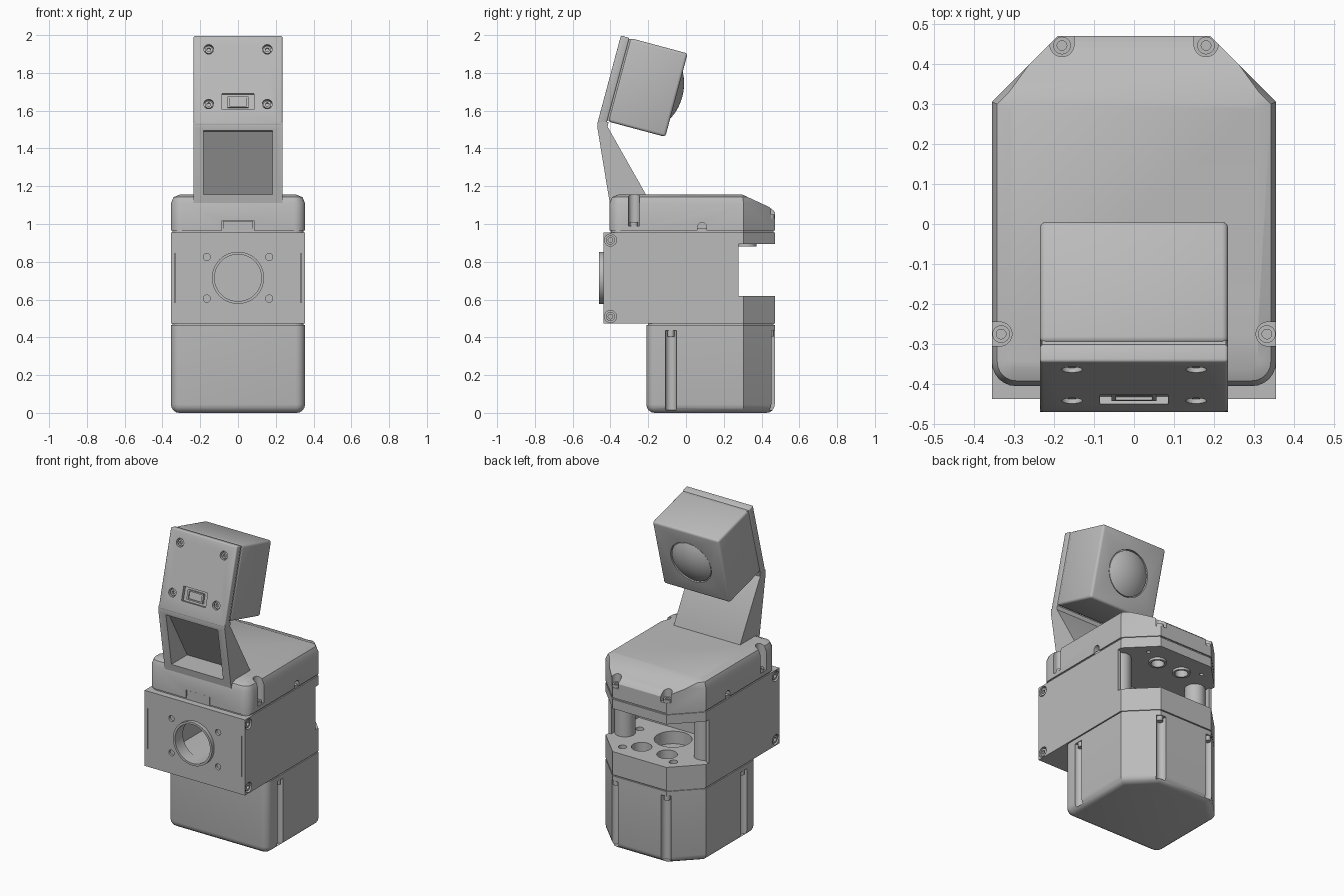
import bpy, bmesh, math
from mathutils import Matrix, Vector

if "Cube" in bpy.data.objects:
    bpy.data.objects.remove(bpy.data.objects["Cube"])

gray = bpy.data.materials.new("light_gray")
gray.diffuse_color = (0.5, 0.5, 0.5, 1)
gray.use_nodes = True
gray.node_tree.nodes["Principled BSDF"].inputs["Base Color"].default_value = gray.diffuse_color


def finish(name, bm):
    bmesh.ops.recalc_face_normals(bm, faces=bm.faces)
    me = bpy.data.meshes.new(name)
    bm.to_mesh(me)
    bm.free()
    ob = bpy.data.objects.new(name, me)
    bpy.context.collection.objects.link(ob)
    me.materials.append(gray)
    return ob


def prism(name, pts, a, b, axis='Z', bevel=None, width=0.04, segs=1):
    """Extrude an outline; axis Z takes (x, y) points, axis X takes (y, z)."""
    bm = bmesh.new()
    put = (lambda p, h: (p[0], p[1], h)) if axis == 'Z' else (lambda p, h: (h, p[0], p[1]))
    lo = [bm.verts.new(put(p, a)) for p in pts]
    hi = [bm.verts.new(put(p, b)) for p in pts]
    n = len(pts)
    bm.faces.new(lo)
    bm.faces.new(hi)
    for i in range(n):
        bm.faces.new((lo[i], lo[(i + 1) % n], hi[(i + 1) % n], hi[i]))
    if bevel:
        bmesh.ops.recalc_face_normals(bm, faces=bm.faces)
        es = [e for e in bm.edges if bevel(e)]
        bmesh.ops.bevel(bm, geom=es, offset=width, segments=segs, profile=0.5, affect='EDGES')
    return finish(name, bm)


def box(name, x, y, z, M=Matrix(), soft=0):
    """Box from (min, max) ranges."""
    bm = bmesh.new()
    bmesh.ops.create_cube(bm, size=1)
    for v in bm.verts:
        v.co = [r[0] + (c + 0.5) * (r[1] - r[0]) for c, r in zip(v.co, (x, y, z))]
    if soft:
        bmesh.ops.bevel(bm, geom=bm.edges[:], offset=soft, segments=3, profile=0.5, affect='EDGES')
    bm.transform(M)
    return finish(name, bm)


def cyl(name, p, r, h, axis='Z', M=Matrix(), r2=None, segs=32):
    """Cylinder or cone centred on p."""
    turn = {'Z': Matrix(), 'X': Matrix.Rotation(math.pi / 2, 4, 'Y'),
            'Y': Matrix.Rotation(math.pi / 2, 4, 'X')}[axis]
    bm = bmesh.new()
    bmesh.ops.create_cone(bm, cap_ends=True, segments=segs, radius1=r,
                          radius2=r if r2 is None else r2, depth=h)
    bm.transform(M @ Matrix.Translation(p) @ turn)
    return finish(name, bm)


def cut(ob, *cutters):
    for c in cutters:
        m = ob.modifiers.new("cut", 'BOOLEAN')
        m.operation, m.solver, m.object = 'DIFFERENCE', 'EXACT', c
        bpy.context.view_layer.objects.active = ob
        bpy.ops.object.modifier_apply(modifier=m.name)
        bpy.data.objects.remove(c)
    return ob


def tube(name, p, r, inner, h, axis='Z', M=Matrix()):
    return cut(cyl(name, p, r, h, axis, M, segs=48), cyl("cutter", p, inner, h * 2, axis, M, segs=48))


def outline(front, r, inset=0):
    """Plan shape: chamfered rear corners, front corners rounded by r."""
    w, b = 0.355 - inset, 0.47 - inset
    f = front + inset
    half = [(w, 0.305), (0.19, b)]
    if r:
        arc = [(w - r + r * math.cos(t), f + r - r * math.sin(t))
               for t in [i * math.pi / 12 for i in range(6, -1, -1)]]
    else:
        arc = [(w, f)]
    side = arc + half
    return side + [(-x, y) for x, y in reversed(side)]


SIDES = (-1, 1)

# lower housing with rounded underside and screw channels
lower = prism("lower_housing", outline(-0.21, 0.05), 0.0, 0.465, bevel=lambda e: all(
    v.co.z < 0.01 for v in e.verts), width=0.045, segs=4)
for s in SIDES:
    cut(lower, cyl("cutter", (s * 0.35, -0.08, 0.225), 0.03, 0.42),
        cyl("cutter", (s * 0.18, 0.46, 0.225), 0.03, 0.42))
    cyl("lower_side_screw", (s * 0.335, -0.08, 0.42), 0.018, 0.03)
    cyl("lower_rear_screw", (s * 0.18, 0.447, 0.42), 0.018, 0.03)

# seam gaskets between the three housings
prism("lower_seam", outline(-0.21, 0.05, 0.008), 0.455, 0.48)
prism("upper_seam", outline(-0.405, 0.05, 0.008), 0.945, 0.975)

# middle body: rear bay, front opening, fastener holes
body = prism("middle_body", outline(-0.437, 0), 0.472, 0.955)
cut(body, box("cutter", (-0.5, 0.5), (0.277, 0.6), (0.62, 0.895)),
    box("cutter", (-0.335, 0.335), (0.0, 0.3), (0.62, 0.895)),
    cyl("cutter", (0, -0.26, 0.715), 0.124, 0.4, 'Y', segs=48),
    box("cutter", (-0.2, 0.2), (-0.38, -0.06), (0.6, 0.83)),
    cyl("cutter", (0, 0.13, 0.60), 0.11, 0.12))
for s in SIDES:
    for z in (0.605, 0.825):
        cut(body, cyl("cutter", (s * 0.165, -0.437, z), 0.019, 0.03, 'Y'))
    for z in (0.51, 0.915):
        cut(body, cyl("cutter", (s * 0.355, -0.4, z), 0.032, 0.04, 'X'))
        tube("body_side_screw", (s * 0.34, -0.4, z), 0.024, 0.012, 0.02, 'X')
    cut(body, box("cutter", (s * 0.333 - 0.003, s * 0.333 + 0.003), (-0.46, -0.425), (0.585, 0.845)),
        cyl("cutter", (s * 0.09, 0.32, 0.60), 0.06, 0.1),
        cyl("cutter", (s * 0.18, 0.384, 0.60), 0.025, 0.1),
        cyl("cutter", (s * 0.24, 0.126, 0.60), 0.025, 0.1),
        cyl("cutter", (s * 0.09, 0.32, 0.89), 0.04, 0.08),
        cyl("cutter", (s * 0.2, 0.37, 0.89), 0.012, 0.05))
    tube("bay_ceiling_boss", (s * 0.09, 0.32, 0.89), 0.052, 0.038, 0.02)
    cyl("bay_post", (s * 0.28, 0.216, 0.757), 0.06, 0.29)

# ring around the front opening
tube("front_ring", (0, -0.44, 0.715), 0.138, 0.124, 0.04, 'Y')

# lid with chamfered rim and sloping rear
lid = prism("lid", outline(-0.405, 0.06), 0.965, 1.155, bevel=lambda e: all(
    v.co.z > 1.1 for v in e.verts), width=0.045, segs=2)
slope = [(0.30, 1.155), (0.44, 1.09), (0.465, 1.07), (0.49, 1.03), (0.6, 1.03), (0.6, 1.3), (0.3, 1.3)]
cut(lid, prism("cutter", slope, -0.5, 0.5, 'X'),
    box("cutter", (-0.085, 0.085), (-0.5, -0.39), (0.9, 1.018)))
for s in SIDES:
    cut(lid, cyl("cutter", (s * 0.335, -0.275, 1.1), 0.03, 0.22),
        box("cutter", sorted((s * 0.335, s * 0.4)), (-0.305, -0.245), (0.99, 1.21)),
        cyl("cutter", (s * 0.18, 0.448, 1.1), 0.03, 0.14),
        box("cutter", (s * 0.18 - 0.03, s * 0.18 + 0.03), (0.448, 0.5), (1.03, 1.17)),
        cyl("cutter", (s * 0.355, 0.085, 0.985), 0.023, 0.06, 'X'),
        box("cutter", sorted((s * 0.325, s * 0.385)), (0.062, 0.108), (0.94, 0.985)))
    tube("lid_side_screw", (s * 0.332, -0.275, 0.995), 0.022, 0.012, 0.03)
    tube("lid_rear_screw", (s * 0.18, 0.446, 1.035), 0.022, 0.012, 0.03)

# front latch tab
box("latch_tab", (-0.08, 0.08), (-0.4, -0.385), (0.96, 1.015))

# neck: side ribs with a recessed slanted web between them
neck = prism("neck", [(-0.402, 1.1), (-0.47, 1.515), (-0.467, 1.54), (-0.41, 1.54), (-0.415, 1.515),
                      (-0.21, 1.152), (-0.21, 1.1)], -0.235, 0.235, 'X')
cut(neck, prism("cutter", [(-0.6, 1.157), (-0.252, 1.157), (-0.44, 1.49), (-0.6, 1.52)],
                -0.183, 0.183, 'X'))

# tilted head: local y runs to the rear, local z runs up the front plate
HEAD = Matrix.Translation((0, -0.47, 1.53)) @ Matrix.Rotation(-math.radians(15), 4, 'X')
plate = box("head_front_plate", (-0.235, 0.235), (0, 0.047), (-0.005, 0.484), HEAD, 0.008)
cut(plate, box("cutter", (-0.085, 0.085), (-0.02, 0.02), (0.078, 0.166), HEAD))
for s in SIDES:
    for z in (0.109, 0.409):
        cut(plate, cyl("cutter", (s * 0.155, 0, z), 0.026, 0.05, 'Y', HEAD))
        tube("head_screw", (s * 0.155, 0.02, z), 0.02, 0.01, 0.02, 'Y', HEAD)
rocker = box("switch", (-0.056, 0.056), (0.004, 0.025), (0.092, 0.152), HEAD)
cut(rocker, box("cutter", (-0.045, 0.045), (-0.01, 0.012), (0.1, 0.144), HEAD))
box("head_seam", (-0.23, 0.23), (0.04, 0.06), (0.033, 0.478), HEAD)
shell = box("head_shell", (-0.235, 0.235), (0.051, 0.366), (0.027, 0.484), HEAD, 0.015)
cut(shell, cyl("cutter", (0, 0.366, 0.255), 0.142, 0.03, 'Y', HEAD, segs=48))

# shallow dome on the rear of the head
bm = bmesh.new()
r, h, steps = 0.136, 0.036, 10
R = (r * r + h * h) / (2 * h)
amax = math.asin(r / R)
prof = [bm.verts.new((R * math.sin(a), R * math.cos(a) - R + h, 0))
        for a in [amax * i / steps for i in range(steps + 1)]] + [bm.verts.new((r, -0.015, 0))]
es = [bm.edges.new(p) for p in zip(prof, prof[1:])]
bmesh.ops.spin(bm, geom=prof + es, cent=(0, 0, 0), axis=(0, 1, 0), angle=2 * math.pi, steps=48)
bmesh.ops.remove_doubles(bm, verts=bm.verts, dist=1e-5)
bm.transform(HEAD @ Matrix.Translation((0, 0.362, 0.255)))
finish("head_dome", bm)

# smooth shading with sharp edges kept
for ob in list(bpy.context.scene.objects):
    bpy.ops.object.select_all(action='DESELECT')
    ob.select_set(True)
    bpy.context.view_layer.objects.active = ob
    bpy.ops.object.shade_smooth_by_angle(angle=math.radians(30))
